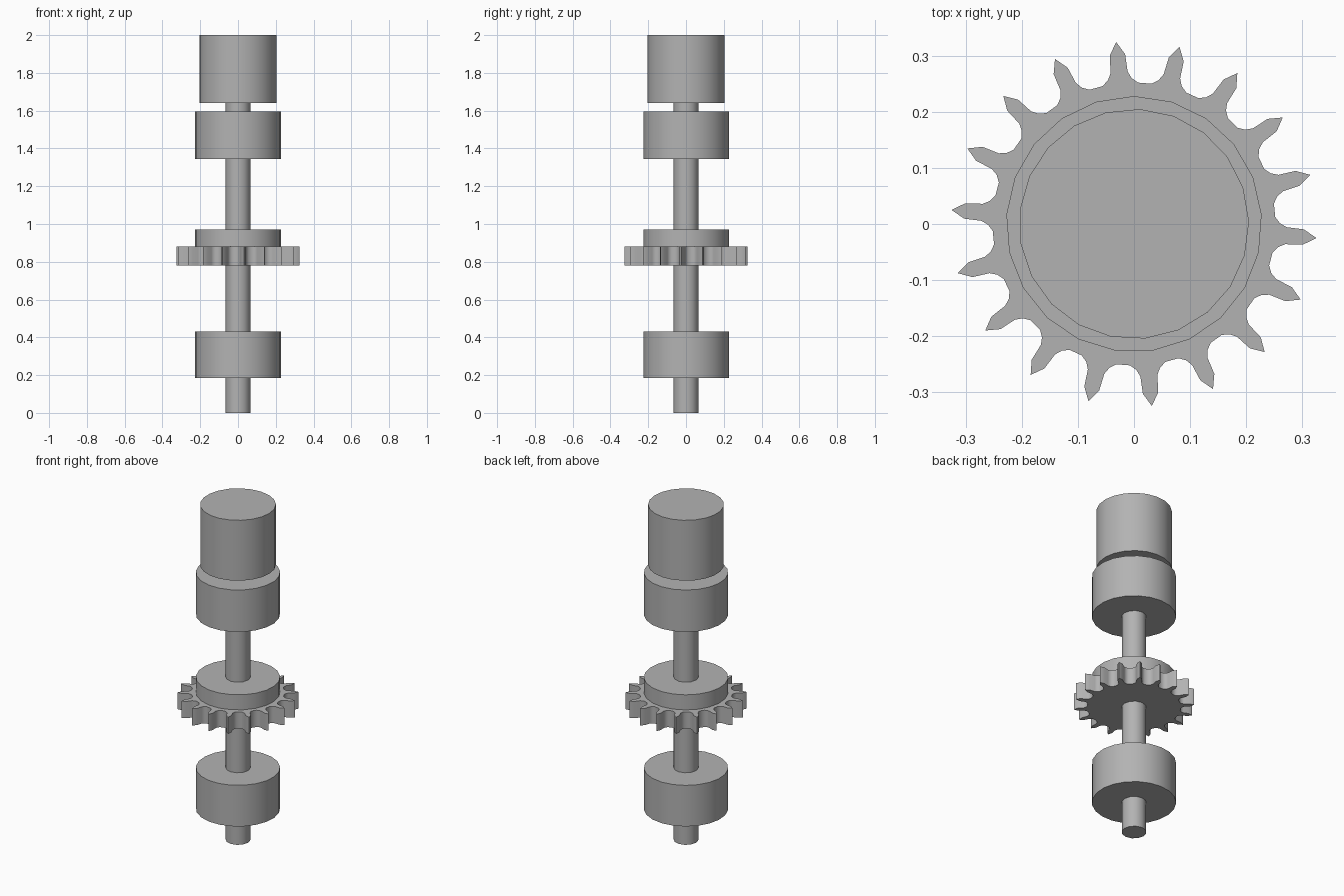
import bpy
import bmesh
from math import radians, cos, sin

cube = bpy.data.objects.get("Cube")
if cube:
    bpy.data.objects.remove(cube, do_unlink=True)

# Single flat metal grey
steel = bpy.data.materials.new("steel_grey")
steel.use_nodes = True
grey = (0.45, 0.45, 0.45, 1)
steel.diffuse_color = grey
steel.node_tree.nodes["Principled BSDF"].inputs["Base Color"].default_value = grey


def prism(name, outline, bottom, top, smooth_angle):
    """Extrude a closed (radius, degrees) outline from bottom to top."""
    bm = bmesh.new()
    verts = [bm.verts.new((r * cos(radians(a)), r * sin(radians(a)), bottom))
             for r, a in outline]
    face = bm.faces.new(verts)
    extruded = bmesh.ops.extrude_face_region(bm, geom=[face])["geom"]
    moved = [g for g in extruded if isinstance(g, bmesh.types.BMVert)]
    bmesh.ops.translate(bm, verts=moved, vec=(0, 0, top - bottom))
    bmesh.ops.recalc_face_normals(bm, faces=bm.faces)
    mesh = bpy.data.meshes.new(name)
    bm.to_mesh(mesh)
    bm.free()
    mesh.materials.append(steel)
    obj = bpy.data.objects.new(name, mesh)
    bpy.context.collection.objects.link(obj)
    bpy.ops.object.select_all(action="DESELECT")
    obj.select_set(True)
    bpy.context.view_layer.objects.active = obj
    bpy.ops.object.shade_smooth_by_angle(angle=radians(smooth_angle))
    return obj


def drum(name, radius, bottom, top, sides=21, phase=90):
    outline = [(radius, phase + 360 * i / sides) for i in range(sides)]
    return prism(name, outline, bottom, top, 40)


# Shaft and the drums stacked along it
drum("shaft", 0.067, 0, 1.66, sides=12)
drum("lower_bearing", 0.228, 0.185, 0.43)
drum("sprocket_hub", 0.228, 0.875, 0.97)
drum("upper_bearing", 0.228, 1.345, 1.595)
drum("motor_housing", 0.205, 1.64, 2, phase=87)

# Sprocket: pointed tooth followed by a rounded root, repeated around
TEETH = 18
pitch = 360 / TEETH
half_root = [(0.303, 7.4), (0.272, 6.8), (0.26, 5.3), (0.252, 2.7)]
tooth = [(0.326, 0)]
tooth += [(r, pitch / 2 - a) for r, a in half_root]
tooth += [(r, pitch / 2 + a) for r, a in reversed(half_root)]
gear = [(r, a + i * pitch - 4.4) for i in range(TEETH) for r, a in tooth]
prism("sprocket", gear, 0.78, 0.88, 35)
